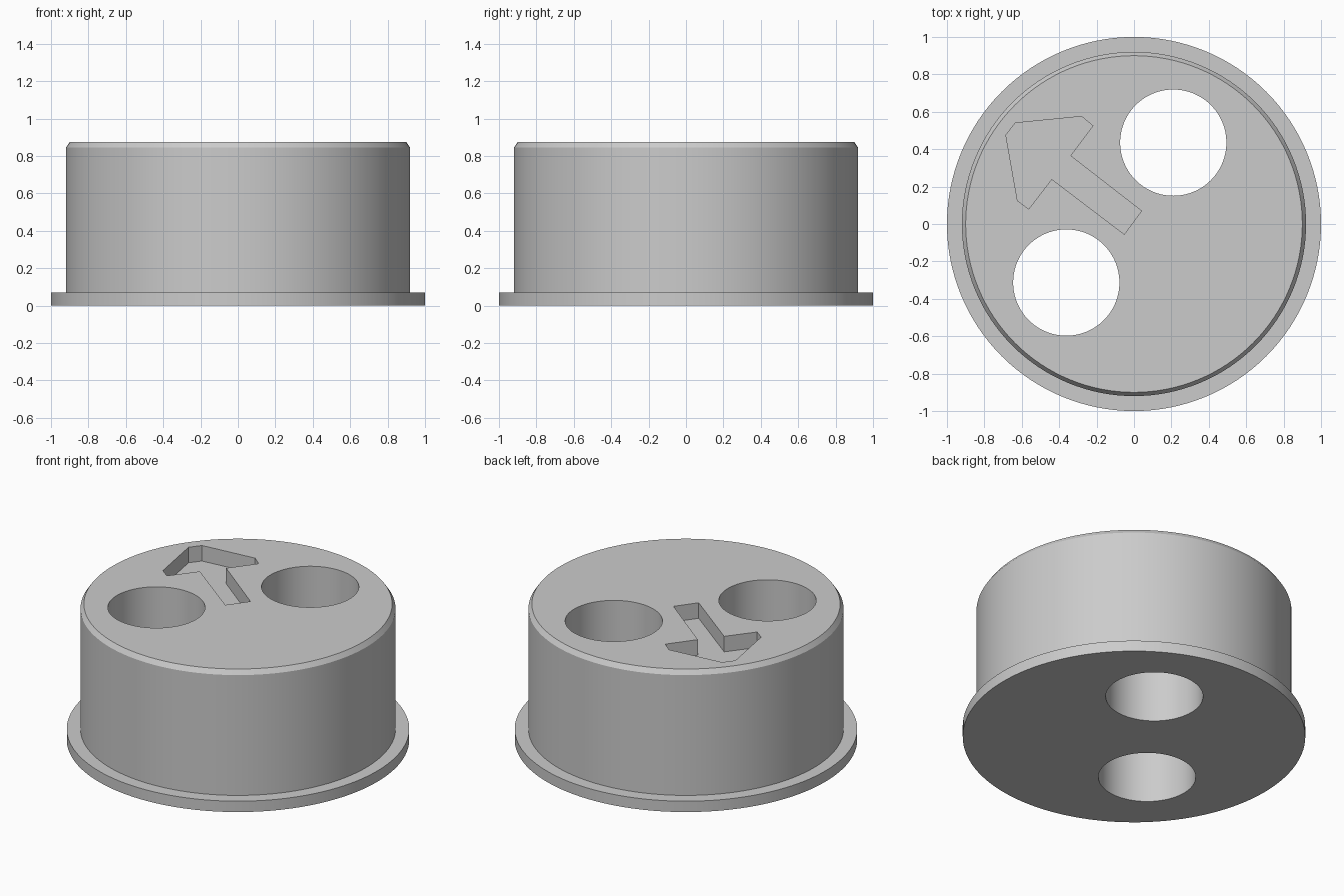
import bpy, bmesh, math
from mathutils import Vector

cube = bpy.data.objects.get("Cube")
if cube:
    bpy.data.objects.remove(cube, do_unlink=True)

SEGMENTS = 128
TOP = 0.875

grey = bpy.data.materials.new("light_grey")
grey.use_nodes = True
colour = (0.6, 0.6, 0.6, 1)
grey.diffuse_color = colour
grey.node_tree.nodes["Principled BSDF"].inputs["Base Color"].default_value = colour


def make_object(name, bm):
    bmesh.ops.recalc_face_normals(bm, faces=bm.faces)
    mesh = bpy.data.meshes.new(name)
    bm.to_mesh(mesh)
    bm.free()
    mesh.materials.append(grey)
    obj = bpy.data.objects.new(name, mesh)
    bpy.context.collection.objects.link(obj)
    return obj


def circle(radius, centre=(0, 0)):
    angles = [math.tau * i / SEGMENTS for i in range(SEGMENTS)]
    return [(centre[0] + radius * math.cos(a), centre[1] + radius * math.sin(a)) for a in angles]


def prism(name, outline, bottom, top):
    bm = bmesh.new()
    face = bm.faces.new([bm.verts.new((x, y, bottom)) for x, y in outline])
    result = bmesh.ops.extrude_face_region(bm, geom=[face])
    verts = [v for v in result["geom"] if isinstance(v, bmesh.types.BMVert)]
    bmesh.ops.translate(bm, verts=verts, vec=Vector((0, 0, top - bottom)))
    return make_object(name, bm)


def turned(name, profile):
    bm = bmesh.new()
    rings = [[bm.verts.new((x, y, z)) for x, y in circle(r)] for r, z in profile]
    for low, high in zip(rings, rings[1:]):
        for i in range(SEGMENTS):
            j = (i + 1) % SEGMENTS
            bm.faces.new((low[i], low[j], high[j], high[i]))
    bm.faces.new(rings[0])
    bm.faces.new(rings[-1])
    return make_object(name, bm)


# Flanged plug with a chamfered top rim
plug = turned("flanged_plug", [(1, 0), (1, 0.07), (0.92, 0.07), (0.92, 0.845), (0.9, TOP)])

# Cutters: two through holes and the shallow arrow recess
cutters = [prism("hole_cutter", circle(0.284, c), -0.2, TOP + 0.2)
           for c in ((0.21, 0.435), (-0.362, -0.313))]
arrow = [(-0.685, 0.475), (-0.635, 0.54), (-0.28, 0.575), (-0.22, 0.525), (-0.34, 0.365),
         (0.04, 0.07), (-0.052, -0.055), (-0.44, 0.24), (-0.563, 0.08), (-0.623, 0.125)]
cutters.append(prism("arrow_cutter", arrow, TOP - 0.1, TOP + 0.2))

bpy.ops.object.select_all(action="DESELECT")
bpy.context.view_layer.objects.active = plug
plug.select_set(True)
for cutter in cutters:
    cutter.hide_render = True
    cut = plug.modifiers.new(cutter.name, "BOOLEAN")
    cut.operation = "DIFFERENCE"
    cut.solver = "EXACT"
    cut.object = cutter
    bpy.ops.object.modifier_apply(modifier=cut.name)
    bpy.data.objects.remove(cutter, do_unlink=True)

bpy.ops.object.shade_smooth_by_angle(angle=math.radians(20))
